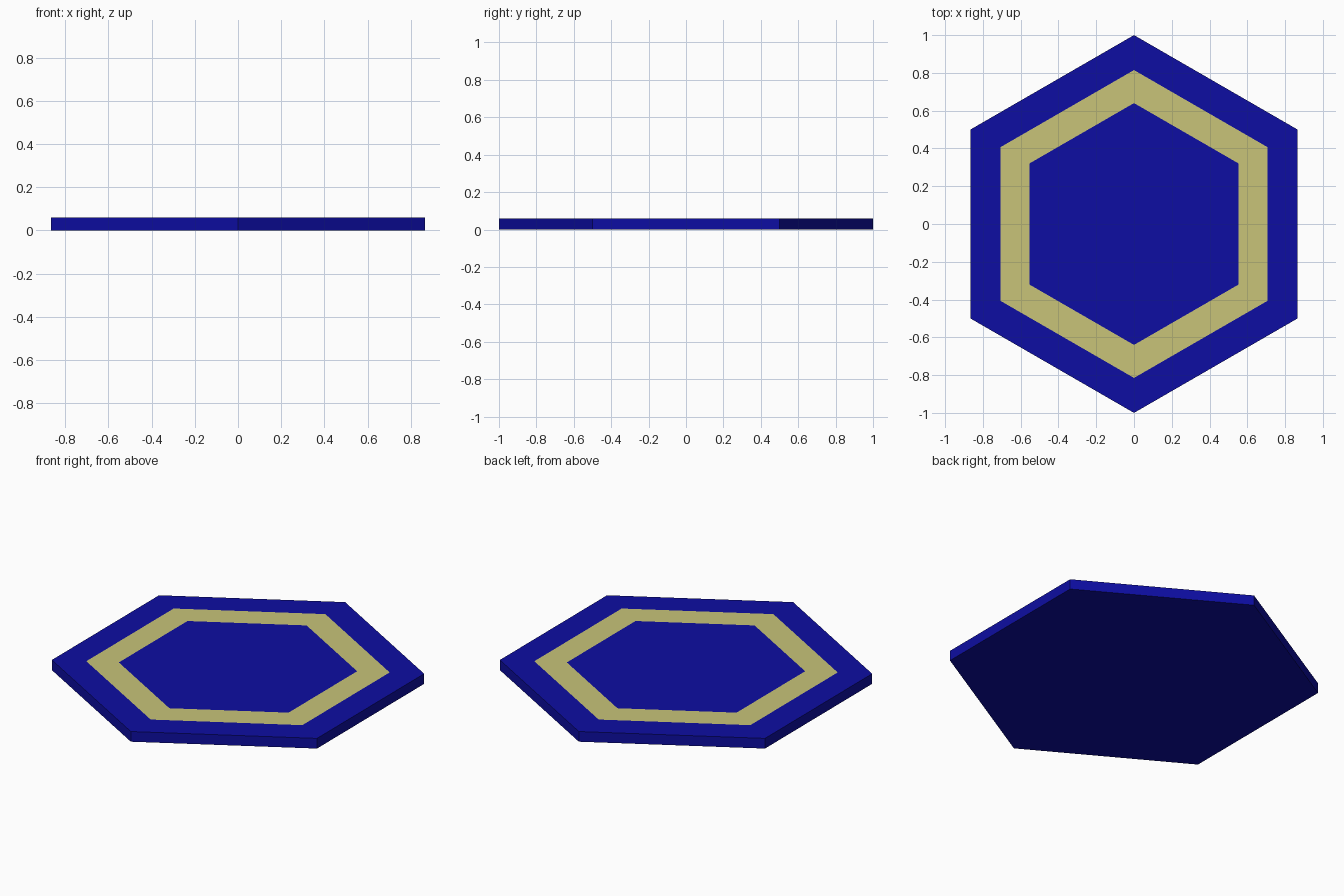
import bpy, bmesh, math

if "Cube" in bpy.data.objects:
    bpy.data.objects.remove(bpy.data.objects["Cube"])

HEIGHT = 0.06


def material(name, color):
    mat = bpy.data.materials.new(name)
    mat.diffuse_color = (*color, 1)
    mat.use_nodes = True
    mat.node_tree.nodes["Principled BSDF"].inputs["Base Color"].default_value = mat.diffuse_color
    return mat


def hexagon(bm, radius, z):
    # pointed ends lie on the y axis
    angles = [math.radians(90 + 60 * i) for i in range(6)]
    return [bm.verts.new((radius * math.cos(a), radius * math.sin(a), z)) for a in angles]


def bridge(bm, outer, inner, slot):
    for i in range(6):
        j = (i + 1) % 6
        face = bm.faces.new((outer[i], outer[j], inner[j], inner[i]))
        face.material_index = slot


bm = bmesh.new()
bottom = hexagon(bm, 1.0, 0)
rim = hexagon(bm, 1.0, HEIGHT)
band_outer = hexagon(bm, 0.815, HEIGHT)
band_inner = hexagon(bm, 0.64, HEIGHT)

# underside, side walls, blue border, flush yellow band, blue centre
bm.faces.new(bottom[::-1])
bridge(bm, bottom, rim, 0)
bridge(bm, rim, band_outer, 0)
bridge(bm, band_outer, band_inner, 1)
bm.faces.new(band_inner)
bmesh.ops.recalc_face_normals(bm, faces=bm.faces)

mesh = bpy.data.meshes.new("hexagonal_tile")
bm.to_mesh(mesh)
bm.free()
mesh.materials.append(material("blue", (0.004, 0.004, 0.36)))
mesh.materials.append(material("pale_yellow", (0.58, 0.55, 0.19)))
tile = bpy.data.objects.new("hexagonal_tile", mesh)
bpy.context.collection.objects.link(tile)
